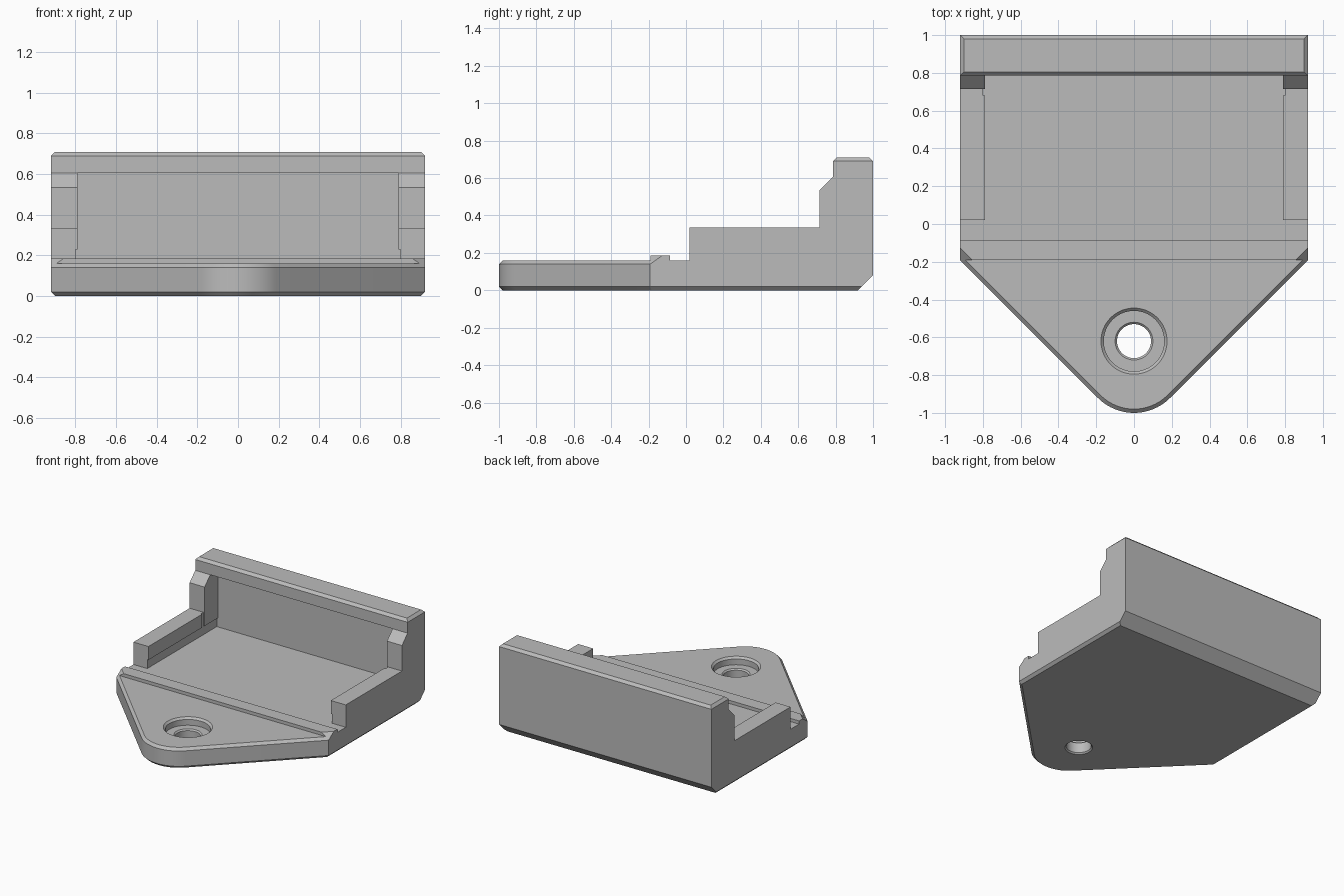
import bpy, bmesh, math

cube = bpy.data.objects.get("Cube")
if cube:
    bpy.data.objects.remove(cube, do_unlink=True)

W, PLATE, TIP_Y, TIP_R = 0.92, 0.16, -0.73, 0.27

grey = bpy.data.materials.new("plain grey")
grey.use_nodes = True
colour = (0.5, 0.5, 0.5, 1)
grey.diffuse_color = colour
grey.node_tree.nodes["Principled BSDF"].inputs["Base Color"].default_value = colour


def loft(name, rings, bevel_z=None):
    """Closed solid through rings of equal point count."""
    bm = bmesh.new()
    loops = [[bm.verts.new(p) for p in ring] for ring in rings]
    n = len(loops[0])
    for a, b in zip(loops, loops[1:]):
        for i in range(n):
            j = (i + 1) % n
            bm.faces.new((a[i], a[j], b[j], b[i]))
    bm.faces.new(loops[0][::-1])
    bm.faces.new(loops[-1])
    if bevel_z is not None:
        top = [e for e in bm.edges if all(abs(v.co.z - bevel_z) < 1e-4 for v in e.verts)]
        bmesh.ops.bevel(bm, geom=top, offset=0.02, segments=1, affect='EDGES')
    bmesh.ops.recalc_face_normals(bm, faces=bm.faces)
    mesh = bpy.data.meshes.new(name)
    bm.to_mesh(mesh)
    bm.free()
    mesh.materials.append(grey)
    obj = bpy.data.objects.new(name, mesh)
    bpy.context.collection.objects.link(obj)
    return obj


def block(name, x, y0, y1, z0, z1):
    return loft(name, [[(-x, y0, z), (x, y0, z), (x, y1, z), (-x, y1, z)] for z in (z0, z1)])


def combine(target, part, operation):
    """Apply a boolean and remove the helper part."""
    mod = target.modifiers.new("combine", 'BOOLEAN')
    mod.operation, mod.solver, mod.object = operation, 'EXACT', part
    bake(target)
    bpy.data.objects.remove(part, do_unlink=True)


def bake(obj):
    bpy.context.view_layer.update()
    graph = bpy.context.evaluated_depsgraph_get()
    mesh = bpy.data.meshes.new_from_object(obj.evaluated_get(graph))
    obj.modifiers.clear()
    obj.data = mesh


def diagonal(inset):
    """Value of x - y along the slanted front edge."""
    return -TIP_Y + math.sqrt(2) * (TIP_R - inset)


def outline(z, front=0, side=0, back=0):
    w, r, steps = W - side, TIP_R - front, 20
    y = w - diagonal(front)
    pts = [(w, 1 - back, z), (w, y, z)]
    for i in range(steps + 1):
        a = math.radians(-45 - 90 * i / steps)
        pts.append((r * math.cos(a), TIP_Y + r * math.sin(a), z))
    return pts + [(-w, y, z), (-w, 1 - back, z)]


# Base plate with chamfered rims and a rounded tip
bracket = loft("mounting_bracket", [
    outline(0, 0.02, 0.02, 0.08), outline(0.02, back=0.06), outline(0.08),
    outline(0.14), outline(PLATE, 0.02)])

# Counterbored screw hole
hole = [(-0.01, 0.11), (0.01, 0.09), (0.09, 0.09), (0.10, 0.10),
        (0.10, 0.16), (0.145, 0.16), (0.17, 0.185)]
angles = [math.tau * i / 64 for i in range(64)]
combine(bracket, loft("screw_hole", [
    [(r * math.cos(a), -0.62 + r * math.sin(a), z) for a in angles] for z, r in hole]), 'DIFFERENCE')

# Stepped side walls, posts and rear lip from one profile
profile = [(0.02, PLATE), (0.02, 0.335), (0.715, 0.335), (0.715, 0.535),
           (0.785, 0.605), (0.785, 0.71), (1, 0.71), (1, PLATE)]
walls = loft("walls", [[(x, y, z) for y, z in profile] for x in (-W, W)], bevel_z=0.71)

# Pocket under the lip, low side grooves and small notches by the posts
for args in (("pocket", 0.79, -0.5, 0.88, 0.1, 0.605),
             ("low_groove", 0.80, -0.5, 0.88, 0.1, 0.23),
             ("post_notch", 0.80, 0.68, 0.715, 0.1, 0.4)):
    combine(walls, block(*args), 'DIFFERENCE')
combine(bracket, walls, 'UNION')

# Low cross ridge with corners cut along the slanted edge
ridge_rings = []
for z, inset in ((PLATE, 0.02), (0.185, 0.045)):
    c = diagonal(inset)
    half = [(W, -0.085, z), (W, W - c, z), (c - 0.19, -0.19, z)]
    ridge_rings.append(half + [(-x, y, h) for x, y, h in reversed(half)])
combine(bracket, loft("ridge", ridge_rings), 'UNION')

# Merge flat regions and smooth only the round surfaces
bm = bmesh.new()
bm.from_mesh(bracket.data)
bmesh.ops.remove_doubles(bm, verts=bm.verts, dist=1e-5)
bmesh.ops.dissolve_limit(bm, angle_limit=math.radians(0.5), verts=bm.verts, edges=bm.edges)
bm.to_mesh(bracket.data)
bm.free()
bpy.ops.object.select_all(action='DESELECT')
bracket.select_set(True)
bpy.context.view_layer.objects.active = bracket
bpy.ops.object.shade_smooth_by_angle(angle=math.radians(20))
